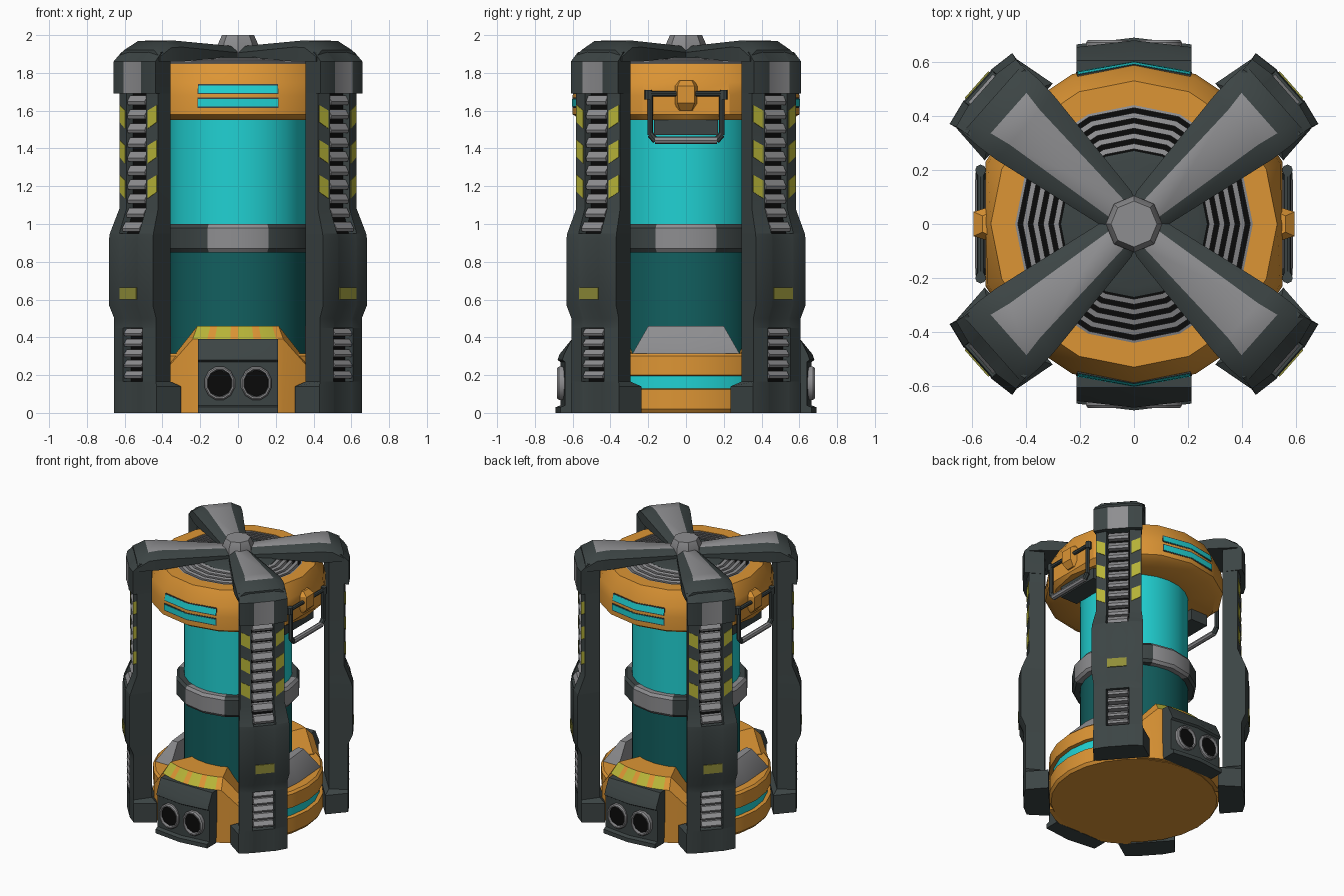
import bpy, bmesh, math
from mathutils import Vector

if "Cube" in bpy.data.objects:
    bpy.data.objects.remove(bpy.data.objects["Cube"])

def mat(name, c):
    m = bpy.data.materials.new(name)
    m.diffuse_color = (*c, 1)
    m.use_nodes = True
    m.node_tree.nodes["Principled BSDF"].inputs["Base Color"].default_value = m.diffuse_color
    return m

AMBER = mat("amber", (0.72, 0.30, 0.035))
TEAL = mat("bright teal", (0.015, 0.64, 0.65))
DEEP = mat("deep teal", (0.006, 0.115, 0.115))
DARK = mat("dark grey", (0.045, 0.058, 0.058))
LIGHT = mat("light grey", (0.27, 0.27, 0.28))
BLACK = mat("black", (0.003, 0.003, 0.003))
YELLOW = mat("hazard yellow", (0.48, 0.46, 0.04))
OLIVE = mat("lamp olive", (0.28, 0.27, 0.04))
TAU = 2 * math.pi


def loft(name, sections, mats, wrap=False, rule=None):
    """Skin closed cross-sections; rule(section, segment) picks the material."""
    mats = mats if isinstance(mats, list) else [mats]
    bm = bmesh.new()
    rows = [[bm.verts.new(p) for p in s] for s in sections]
    n, k = len(rows), len(rows[0])
    for i in range(n if wrap else n - 1):
        a, b = rows[i], rows[(i + 1) % n]
        for j in range(k):
            f = bm.faces.new((a[j], a[(j + 1) % k], b[(j + 1) % k], b[j]))
            f.material_index = rule(i, j) if rule else 0
    if not wrap:
        bm.faces.new(rows[0])
        bm.faces.new(rows[-1])
    bmesh.ops.recalc_face_normals(bm, faces=bm.faces)
    me = bpy.data.meshes.new(name)
    bm.to_mesh(me)
    bm.free()
    for m in mats:
        me.materials.append(m)
    ob = bpy.data.objects.new(name, me)
    bpy.context.collection.objects.link(ob)
    return ob


def polar(a, r, t, z):
    """Radial r, sideways t, height z, in direction a."""
    return (r * math.cos(a) - t * math.sin(a), r * math.sin(a) + t * math.cos(a), z)


def lathe(name, profile, mats, n=16, rule=None):
    return loft(name, [[polar(TAU * i / n, r, 0, z) for r, z in profile] for i in range(n)],
                mats, True, rule)


def arc(name, profile, mid, degs, mats, rule=None):
    return loft(name, [[polar(mid + math.radians(d), r, 0, z) for r, z in profile] for d in degs],
                mats, False, rule)


def box(name, x0, x1, y0, y1, z0, z1, m):
    return loft(name, [[(x0, y0, z), (x1, y0, z), (x1, y1, z), (x0, y1, z)] for z in (z0, z1)], m)


def bar(name, p, q, r, m):
    p, q = Vector(p), Vector(q)
    rot = (q - p).to_track_quat('Z', 'Y')
    ring = [rot @ Vector((r * math.cos(TAU * i / 8), r * math.sin(TAU * i / 8), 0)) for i in range(8)]
    return loft(name, [[c + v for v in ring] for c in (p, q)], m)


# Glass tank, its two halves, and the clamp band round it
lathe("upper_tank", [(.001, .93), (.365, .93), (.365, 1.6), (.001, 1.6)], TEAL, 24)
lathe("lower_tank", [(.001, .2), (.365, .2), (.365, .93), (.001, .93)], DEEP, 24)
lathe("tank_band", [(.36, .85), (.405, .85), (.42, .87), (.42, .98), (.405, 1), (.36, 1)],
      [DARK, LIGHT], 16, lambda i, j: 1 if i % 4 in (0, 3) else 0)

# Base disc with glowing groove
lathe("base", [(.001, 0), (.56, 0), (.575, .02), (.575, .125), (.55, .13), (.55, .195),
               (.575, .2), (.575, .3), (.56, .315), (.001, .315)],
      [AMBER, TEAL], 24, lambda i, j: 1 if j == 4 else 0)

# Collar at the top, flattened at the sides where the handles sit
collar = lathe("top_collar", [(.36, 1.55), (.55, 1.55), (.6, 1.58), (.6, 1.68), (.586, 1.75),
                              (.53, 1.85), (.44, 1.85), (.44, 1.8), (.36, 1.8)], AMBER, 16)
for v in collar.data.vertices:
    v.co.x = max(-.55, min(.55, v.co.x))

# Lid grille
lathe("grille_floor", [(.001, 1.80), (.44, 1.80), (.44, 1.825), (.001, 1.825)], BLACK)
for k in range(5):
    r, z = .278 + .038 * k, 1.878 - .007 * k
    lathe("grille_ring", [(r, 1.82), (r + .02, 1.82), (r + .02, z - .006), (r, z)], LIGHT)
lathe("lid_disc", [(.001, 1.82), (.272, 1.82), (.272, 1.875), (.24, 1.885), (.001, 1.885)], DARK)

# Hub of the top cross
lathe("hub", [(.001, 1.88), (.105, 1.88), (.105, 1.955), (.085, 2), (.001, 2)], LIGHT, 8)

# Front and back: raised base hump, vent box, pipes, collar slits
for s in (-1, 1):
    mid = s * math.pi / 2
    degs = [-38] + [-24 + 4 * i for i in range(13)] + [38]
    secs = []
    for d in degs:
        h = .32 if abs(d) > 30 else .46
        secs.append([polar(mid + math.radians(d), r, 0, z) for r, z in
                     ((.36, .02), (.59, .0), (.59, h - .07), (.53, h), (.36, h))])
    loft("base_hump", secs, [AMBER, YELLOW], False,
         lambda i, j: 1 if j == 2 and 0 < i < 13 and i % 3 else 0)
    prof = []
    for x, yo in ((-.212, .665), (0, .69), (.212, .665)):
        prof.append([(x, s * y, z) for y, z in ((.56, 0), (yo, 0), (yo, .03), (yo - .025, .04),
                     (yo - .025, .27), (yo - .01, .28), (yo - .02, .31), (.605, .39), (.54, .39))])
    loft("vent_box", prof, DARK)
    for x in (-.097, .097):
        ring = []
        for i in range(12):
            c, n = math.cos(TAU * (i + .5) / 12), math.sin(TAU * (i + .5) / 12)
            ring.append([(x + r * c, s * y, .157 + 1.1 * r * n) for r, y in
                         ((.083, .6), (.083, .672), (.076, .682), (.068, .682), (.064, .655), (.064, .6))])
        loft("vent_pipe", ring, LIGHT, True)
        bar("pipe_bore", (x, s * .6, .157), (x, s * .664, .157), .071, BLACK)
    # slit: bottom height, collar radius at its bottom and top edge
    for z, rb, rt in ((1.622, .6, .6), (1.694, .5975, .5895)):
        arc("collar_slit", [(.57, z), (rb + .003, z), (rt + .003, z + .04), (.57, z + .04)], mid,
            (-20.5, 0, 20.5), TEAL)
        arc("slit_rim", [(.57, z - .007), (rb + .0015, z - .007), (rt + .0015, z + .047), (.57, z + .047)],
            mid, (-21, 0, 21), DARK)

# Left and right: sloped grey wedge, handle and its bracket
for s in (-1, 1):
    loft("side_wedge", [[(s * .355, -w, z), (s * x, -w, z), (s * (x + .02), 0, z), (s * x, w, z),
                         (s * .355, w, z)] for z, w, x in ((.3, .29, .48), (.32, .28, .48), (.46, .2, .40))],
         LIGHT)
    box("under_collar_block", *sorted((s * .362, s * .5)), -.17, .17, 1.47, 1.56, DARK)
    loft("handle_bracket", [[(s * x, -w, z), (s * x, w, z), (s * .5, w + .03, z), (s * .5, -w - .03, z)]
                            for z, w, x in ((1.60, .03, .56), (1.64, .045, .595), (1.73, .045, .595),
                                            (1.76, .03, .56))], AMBER)
    X = s * .568
    for t in (-1, 1):
        bar("handle_top", (X, t * .04, 1.69), (X, t * .19, 1.69), .014, DARK)
        bar("handle_side", (X, t * .19, 1.705), (X, t * .19, 1.47), .015, DARK)
        bar("handle_knuckle", (X, t * .2, 1.66), (X, t * .2, 1.71), .02, DARK)
        bar("handle_corner", (X, t * .19, 1.475), (X, t * .16, 1.44), .018, DARK)
    bar("handle_grip", (X, -.165, 1.443), (X, .165, 1.443), .02, LIGHT)

# Pillar levels: z, inner radius, inner half width, outer radius, half width, ladder groove depth
LEVELS = [(0, .57, .19, .745, .17, 0), (.14, .57, .19, .745, .17, 0), (.165, .60, .14, .745, .167, 0),
          (.165, .60, .14, .745, .167, .05), (.45, .60, .14, .745, .167, .05), (.45, .60, .14, .745, .167, 0),
          (.50, .60, .14, .745, .167, 0), (.57, .60, .14, .775, .175, 0), (.92, .60, .14, .775, .175, 0),
          (.95, .60, .14, .77, .174, 0), (.95, .60, .14, .77, .174, .05), (1.08, .60, .14, .72, .155, .04),
          (1.69, .60, .14, .72, .155, .04), (1.69, .60, .14, .75, .167, 0), (1.86, .60, .14, .75, .167, 0),
          (1.91, .60, .14, .70, .16, 0)]
BLACK_FLOORS, LIGHT_FLOORS = (3, 10, 11), (13,)


def pillar(a):
    secs = []
    for z, ri, hi, ro, h, g in LEVELS:
        g = max(g, .002)
        side = [(ri, hi), (ro - .018, h), (ro, .078), (ro - g, .07)]
        secs.append([polar(a, r, -t, z) for r, t in side] + [polar(a, r, t, z) for r, t in side[::-1]])

    def rule(i, j):
        if j != 3:
            return 0
        return 1 if i in BLACK_FLOORS else 2 if i in LIGHT_FLOORS else 0
    loft("pillar", secs, [DARK, BLACK, LIGHT], False, rule)

    # Ladder slats in both grooves
    slats = [(.985 + .0745 * k, .026) for k in range(10)] + [(.203 + .056 * k, .02) for k in range(5)]
    for z, h in slats:
        ro = .745 if z < .5 else .72 + .05 * max(0, (1.08 - z) / .13)
        loft("ladder_slat", [[polar(a, r, t, y) for r, y in
                              ((ro - .05, z + h), (ro - .02, z + h), (ro + .002, z - h * .3),
                               (ro - .004, z - h), (ro - .05, z - h))] for t in (-.069, .069)], LIGHT)

    # Status lamp
    loft("pillar_lamp", [[polar(a, r, t, z) for t, z in ((-.066, .6), (.066, .6), (.066, .665), (-.066, .665))]
                         for r in (.77, .779)], OLIVE)

    # Slanted hazard stripes on the chamfers
    for s in (-1, 1):
        for z in (1.20, 1.385, 1.57):
            loft("hazard_stripe", [[polar(a, r + o, s * t, z + dz) for r, t, dz in
                                    ((.7175, .09, -.065), (.7035, .149, -.03),
                                     (.7035, .149, .06), (.7175, .09, .03))] for o in (-.005, .003)], YELLOW)

    # Arm of the top cross: radius, half width, top half width, bottom z, top z
    arm = []
    for r, h, ht, zb, zt in ((.03, .06, .035, 1.885, 1.94), (.09, .085, .042, 1.885, 1.943),
                             (.54, .16, .085, 1.86, 1.972), (.62, .167, .10, 1.86, 1.968),
                             (.70, .167, .12, 1.86, 1.92)):
        arm.append([polar(a, r, t, z) for t, z in ((-h, zb), (-h, zt - .035), (-ht, zt),
                                                   (ht, zt), (h, zt - .035), (h, zb))])
    loft("top_arm", arm, [DARK, LIGHT], False, lambda i, j: 1 if j == 2 and i < 3 else 0)


for deg in (41.5, 138.5, 221.5, 318.5):
    pillar(math.radians(deg))

# Smooth shading with sharp edges kept
bpy.ops.object.select_all(action='SELECT')
bpy.context.view_layer.objects.active = collar
bpy.ops.object.shade_smooth_by_angle(angle=math.radians(32))
